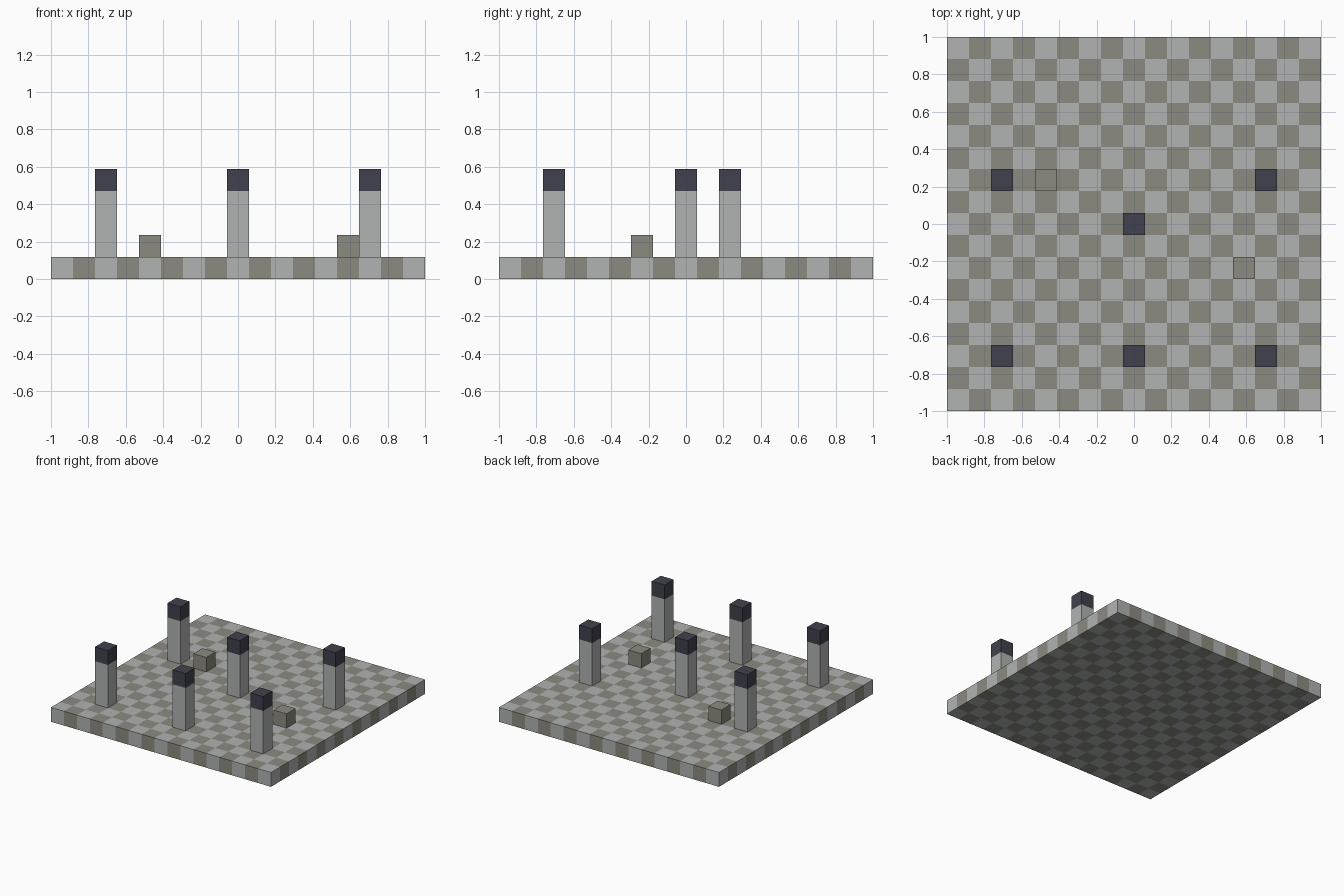
import bpy
import bmesh

default = bpy.data.objects.get("Cube")
if default:
    bpy.data.objects.remove(default, do_unlink=True)

CELLS = 17
UNIT = 2 / CELLS


def make_material(name, rgb):
    mat = bpy.data.materials.new(name)
    mat.use_nodes = True
    colour = (*rgb, 1)
    mat.diffuse_color = colour
    mat.node_tree.nodes["Principled BSDF"].inputs["Base Color"].default_value = colour
    return mat


light_stone = make_material("light stone", (0.44, 0.45, 0.45))
dark_stone = make_material("dark stone", (0.26, 0.26, 0.22))
cap_slate = make_material("dark slate", (0.053, 0.053, 0.075))


def add_object(name, bm, materials):
    mesh = bpy.data.meshes.new(name)
    bm.to_mesh(mesh)
    bm.free()
    for mat in materials:
        mesh.materials.append(mat)
    obj = bpy.data.objects.new(name, mesh)
    bpy.context.collection.objects.link(obj)
    return obj


def add_block(name, col, row, level, height, mat):
    """Square block standing on a floor cell; all sizes in cells."""
    bm = bmesh.new()
    bmesh.ops.create_cube(bm, size=UNIT)
    bmesh.ops.scale(bm, vec=(1, 1, height), verts=bm.verts)
    obj = add_object(name, bm, [mat])
    obj.location = ((col + 0.5) * UNIT - 1, (row + 0.5) * UNIT - 1,
                    (level + height / 2) * UNIT)
    return obj


# Checkered floor slab, one cell thick
bm = bmesh.new()
bmesh.ops.create_grid(bm, x_segments=CELLS, y_segments=CELLS, size=1)
extruded = bmesh.ops.extrude_face_region(bm, geom=bm.faces[:], use_keep_orig=True)
top_verts = [g for g in extruded["geom"] if isinstance(g, bmesh.types.BMVert)]
bmesh.ops.translate(bm, vec=(0, 0, UNIT), verts=top_verts)
bmesh.ops.recalc_face_normals(bm, faces=bm.faces)
for face in bm.faces:
    # Step inside the cell that owns the face
    inside = face.calc_center_median() - face.normal * UNIT / 2
    col, row = (int((inside[axis] + 1) / UNIT) for axis in (0, 1))
    face.material_index = (col + row) % 2
add_object("floor_slab", bm, [light_stone, dark_stone])

# Capped pillars
pillars = {
    "front_right": (2, 2), "front_centre": (8, 2), "front_left": (14, 2),
    "centre": (8, 8), "back_right": (2, 10), "back_left": (14, 10),
}
for place, (col, row) in pillars.items():
    add_block(place + "_pillar_shaft", col, row, 1, 3, light_stone)
    add_block(place + "_pillar_cap", col, row, 4, 1, cap_slate)

# Loose stone blocks
add_block("right_loose_block", 4, 10, 1, 1, dark_stone)
add_block("left_loose_block", 13, 6, 1, 1, dark_stone)
